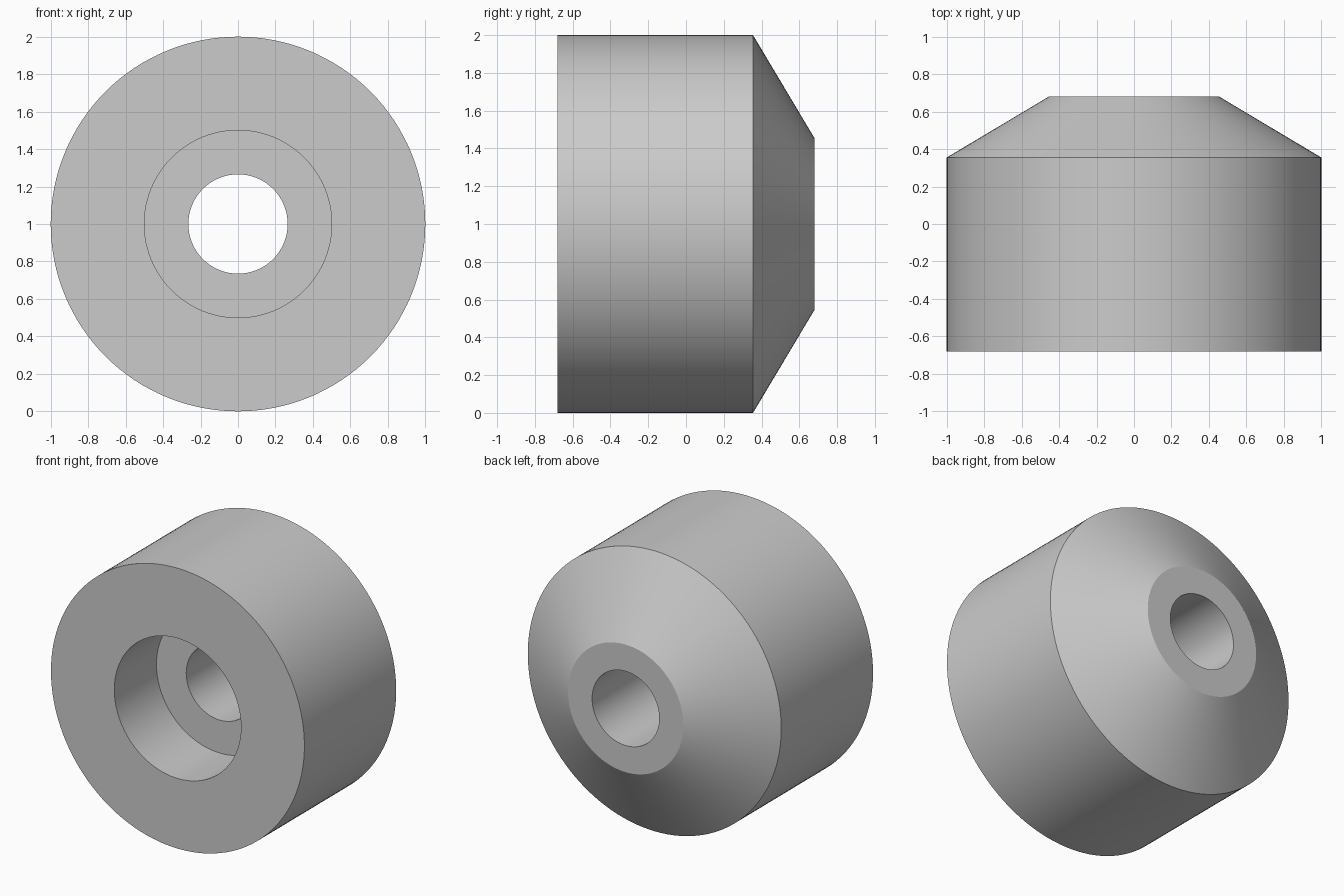
import bpy
import bmesh
from math import radians
from mathutils import Matrix, Vector

cube = bpy.data.objects.get("Cube")
if cube:
    bpy.data.objects.remove(cube, do_unlink=True)

# Plain grey material
GREY = (0.6, 0.6, 0.6, 1.0)
mat = bpy.data.materials.new("grey")
mat.use_nodes = True
mat.diffuse_color = GREY
mat.node_tree.nodes["Principled BSDF"].inputs["Base Color"].default_value = GREY

# Closed (radius, y) profile: outer wall, cone, bore, counterbore
FRONT, SEAT, SHOULDER, BACK = -0.68, -0.205, 0.355, 0.68
BORE, COUNTERBORE = 0.265, 0.5
profile = [
    (1.0, FRONT), (1.0, SHOULDER), (0.455, BACK),
    (BORE, BACK), (BORE, SEAT), (COUNTERBORE, SEAT), (COUNTERBORE, FRONT),
]

# Spin the profile about the y axis
bm = bmesh.new()
verts = [bm.verts.new((r, y, 0)) for r, y in profile]
edges = [bm.edges.new((v, verts[i - 1])) for i, v in enumerate(verts)]
bmesh.ops.spin(bm, geom=verts + edges, cent=(0, 0, 0), axis=(0, 1, 0),
               angle=radians(360), steps=128, use_merge=True)
bmesh.ops.remove_doubles(bm, verts=bm.verts, dist=0.0001)
bmesh.ops.recalc_face_normals(bm, faces=bm.faces)
bmesh.ops.transform(bm, matrix=Matrix.Translation(Vector((0, 0, 1))), verts=bm.verts)

mesh = bpy.data.meshes.new("tapered_bushing")
bm.to_mesh(mesh)
bm.free()
mesh.materials.append(mat)
bushing = bpy.data.objects.new("tapered_bushing", mesh)
bpy.context.collection.objects.link(bushing)

# Smooth walls with crisp rims
bpy.ops.object.select_all(action="DESELECT")
bushing.select_set(True)
bpy.context.view_layer.objects.active = bushing
bpy.ops.object.shade_smooth_by_angle(angle=radians(25))
